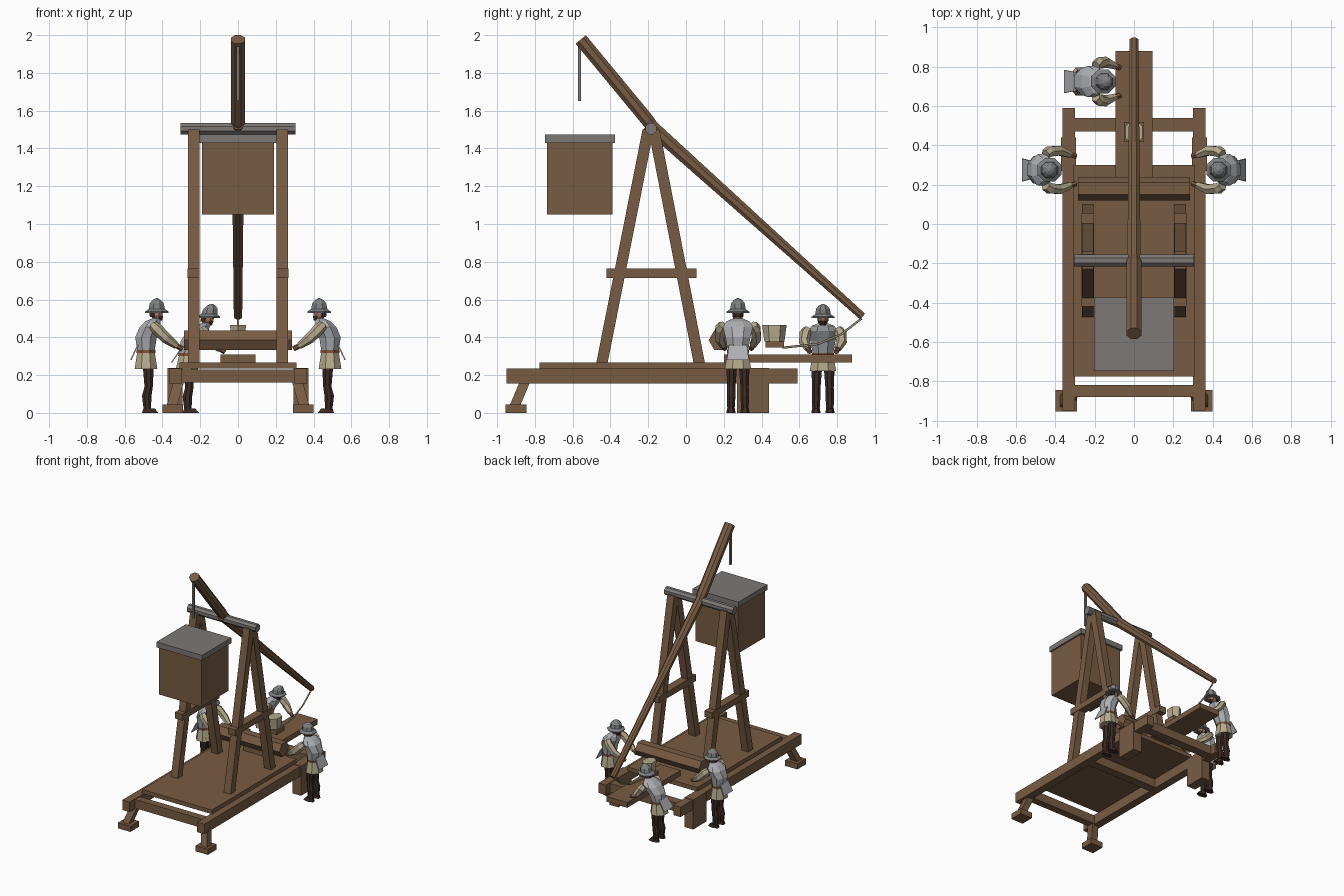
import bpy, bmesh, math
from mathutils import Vector, Matrix


def colour(name, r, g, b):
    m = bpy.data.materials.new(name)
    m.diffuse_color = (r, g, b, 1)
    return m


WOOD = colour("wood", 0.19, 0.107, 0.055)
IRON = colour("dull_iron", 0.2, 0.19, 0.18)
STEEL = colour("bright_steel", 0.42, 0.43, 0.45)
HELM = colour("helmet_grey", 0.21, 0.215, 0.22)
CLOTH = colour("cream_cloth", 0.46, 0.4, 0.26)
DARK = colour("dark_leather", 0.045, 0.024, 0.018)
BELT = colour("brown_leather", 0.22, 0.09, 0.04)
SKIN = colour("skin", 0.36, 0.18, 0.13)


def loft(name, path, sizes, mat, n=4, flat=False, M=None):
    """Sweep an n-sided section of given half sizes along a path."""
    pts = [Vector(p) for p in path]
    whole = (pts[-1] - pts[0]).normalized()
    ref = Vector((0, 1, 0)) if abs(whole.x) > 0.7 else Vector((1, 0, 0))
    bm = bmesh.new()
    rings = []
    for i, (p, (a, b)) in enumerate(zip(pts, sizes)):
        d = (pts[min(i + 1, len(pts) - 1)] - pts[max(i - 1, 0)]).normalized()
        if flat:
            d = Vector((0, 0, 1))
        side = (ref - d * ref.dot(d)).normalized()
        up = d.cross(side)
        k = 1 / math.cos(math.pi / n)
        ang = [(j + 0.5) * math.tau / n for j in range(n)]
        rings.append([bm.verts.new(p + side * a * k * math.cos(t) + up * b * k * math.sin(t)) for t in ang])
    for r, s in zip(rings, rings[1:]):
        for j in range(n):
            bm.faces.new((r[j], r[(j + 1) % n], s[(j + 1) % n], s[j]))
    bm.faces.new(rings[0])
    bm.faces.new(rings[-1])
    bmesh.ops.recalc_face_normals(bm, faces=bm.faces)
    if M:
        bm.transform(M)
    me = bpy.data.meshes.new(name)
    bm.to_mesh(me)
    bm.free()
    me.materials.append(mat)
    ob = bpy.data.objects.new(name, me)
    bpy.context.collection.objects.link(ob)
    return ob


def box(name, x, y, z, mat, M=None):
    c, h = ((x[0] + x[1]) / 2, (y[0] + y[1]) / 2), ((x[1] - x[0]) / 2, (y[1] - y[0]) / 2)
    return loft(name, [(*c, z[0]), (*c, z[1])], [h, h], mat, 4, True, M)


# Base frame
for s, side in ((-1, "left"), (1, "right")):
    def sx(a, b):
        return tuple(sorted((s * a, s * b)))
    box(side + "_rail", sx(0.30, 0.365), (-0.95, 0.59), (0.155, 0.235), WOOD)
    box(side + "_rear_block", sx(0.295, 0.372), (0.27, 0.44), (0, 0.238), WOOD)
    box(side + "_front_foot", sx(0.29, 0.40), (-0.955, -0.845), (0, 0.045), WOOD)
    loft(side + "_front_leg", [(s * 0.35, -0.905, 0.04), (s * 0.315, -0.855, 0.16)],
         [(0.028, 0.028)] * 2, WOOD, 4, True)
    # A-frame
    loft(side + "_frame_front_post", [(s * 0.235, -0.445, 0.265), (s * 0.235, -0.2, 1.5)],
         [(0.03, 0.03)] * 2, WOOD, 4, True)
    loft(side + "_frame_rear_post", [(s * 0.235, 0.07, 0.265), (s * 0.235, -0.17, 1.5)],
         [(0.03, 0.03)] * 2, WOOD, 4, True)
    box(side + "_frame_brace", sx(0.203, 0.268), (-0.42, 0.055), (0.715, 0.765), WOOD)

for name, y in (("front", (-0.88, -0.82)), ("middle", (-0.18, -0.11)), ("rear", (0.47, 0.54))):
    box(name + "_crossbeam", (-0.31, 0.31), y, (0.16, 0.23), WOOD)
box("platform", (-0.31, 0.31), (-0.775, 0.30), (0.235, 0.268), WOOD)
box("launch_trough", (-0.093, 0.093), (0.2, 0.88), (0.268, 0.31), WOOD)
# Six-sided windlass beam, with a point toward the front and the rear
hex_side = 0.06 * math.cos(math.pi / 6)
loft("windlass", [(-0.285, 0.18, 0.385), (0.285, 0.18, 0.385)], [(hex_side, hex_side)] * 2, WOOD, 6,
     M=Matrix.Translation((0, 0.18, 0.385)) @ Matrix.Rotation(math.pi / 6, 4, 'X')
     @ Matrix.Translation((0, -0.18, -0.385)))

# Axle and bent throwing arm
loft("axle", [(-0.305, -0.185, 1.505), (0.305, -0.185, 1.505)], [(0.03, 0.03)] * 2, IRON, 8)
loft("arm_upper", [(0, -0.557, 1.977), (0, -0.20, 1.545), (0, -0.16, 1.495)],
     [(0.038, 0.035), (0.038, 0.035), (0.02, 0.028)], WOOD, 8)
loft("arm_lower", [(0, -0.2, 1.53), (0, 0.935, 0.51)], [(0.034, 0.037), (0.022, 0.02)], WOOD, 8)

# Counterweight and hanger
box("hanger_rod", (-0.008, 0.008), (-0.572, -0.556), (1.65, 1.95), IRON)
box("counterweight_box", (-0.19, 0.19), (-0.735, -0.39), (1.05, 1.43), WOOD)
box("counterweight_lid", (-0.203, 0.203), (-0.747, -0.375), (1.43, 1.473), IRON)

# Sling
loft("sling_rope", [(0, 0.93, 0.5), (0, 0.82, 0.415), (0, 0.70, 0.365), (0, 0.51, 0.345)],
     [(0.005, 0.005)] * 4, CLOTH, 5)
box("sling_base", (-0.05, 0.05), (0.42, 0.52), (0.345, 0.378), WOOD)
loft("sling_pouch", [(0, 0.468, 0.378), (0, 0.468, 0.465)], [(0.037, 0.046), (0.042, 0.056)], CLOTH, 6, True)


def soldier(tag, x, y, facing, lean, height):
    """Crewman facing local +x, bending forward by lean."""
    M = Matrix.Translation((x, y, 0)) @ Matrix.Rotation(facing, 4, 'Z') @ Matrix.Diagonal((1, 1, height, 1))

    def part(name, rows, mat, n=8, flat=True):
        # the upper body shifts forward with height above the hips
        path = [(px + lean * max(0, (pz - 0.3) / 0.22), py, pz) for px, py, pz, a, b in rows]
        loft(tag + "_" + name, path, [(r[3], r[4]) for r in rows], mat, n, flat, M)

    for s, side in ((-1, "right"), (1, "left")):
        part(side + "_boot", [(0.01, s * 0.037, 0, 0.043, 0.021), (0.004, s * 0.037, 0.024, 0.03, 0.018)], DARK, 6)
        part(side + "_leg", [(-0.005, s * 0.037, 0.015, 0.019, 0.019), (-0.008, s * 0.036, 0.09, 0.025, 0.023),
                             (0.002, s * 0.035, 0.14, 0.022, 0.022), (0, s * 0.033, 0.26, 0.03, 0.029)], DARK)
        part(side + "_sleeve", [(0.025, s * 0.08, 0.465, 0.022, 0.022), (0.045, s * 0.094, 0.445, 0.026, 0.027),
                                (0.095, s * 0.098, 0.395, 0.024, 0.025), (0.15, s * 0.078, 0.355, 0.016, 0.016)],
             CLOTH, 6, False)
        part(side + "_hand", [(0.147, s * 0.079, 0.357, 0.012, 0.012), (0.18, s * 0.07, 0.34, 0.012, 0.012)],
             BELT, 6, False)
    part("tunic_skirt", [(-0.012, 0, 0.233, 0.06, 0.07), (-0.012, 0, 0.33, 0.045, 0.054)], CLOTH)
    part("belt", [(-0.012, 0, 0.318, 0.05, 0.058), (-0.012, 0, 0.333, 0.05, 0.058)], BELT)
    part("breastplate", [(-0.012, 0, 0.33, 0.046, 0.054), (-0.012, 0, 0.40, 0.057, 0.066),
                         (0.01, 0, 0.455, 0.056, 0.08), (0.025, 0, 0.485, 0.04, 0.06),
                         (0.04, 0, 0.50, 0.02, 0.025)], STEEL)
    part("back_flap", [(-0.092, 0, 0.28, 0.004, 0.058), (-0.055, 0, 0.36, 0.004, 0.048)], STEEL, 4)
    part("neck", [(0.035, 0, 0.48, 0.02, 0.022), (0.045, 0, 0.51, 0.02, 0.022)], SKIN, 6)
    part("head", [(0.045, 0, 0.495, 0.02, 0.018), (0.045, 0, 0.515, 0.031, 0.027),
                  (0.045, 0, 0.56, 0.031, 0.028)], SKIN)
    part("beard", [(0.06, 0, 0.488, 0.014, 0.014), (0.06, 0, 0.513, 0.019, 0.021)], DARK, 6)
    part("hair", [(0.03, 0, 0.508, 0.022, 0.024), (0.03, 0, 0.55, 0.024, 0.029)], DARK, 6)
    part("helmet", [(0.045, 0, 0.53, 0.062, 0.06), (0.045, 0, 0.536, 0.062, 0.06), (0.045, 0, 0.55, 0.043, 0.041),
                    (0.045, 0, 0.58, 0.037, 0.036), (0.045, 0, 0.598, 0.022, 0.022),
                    (0.045, 0, 0.607, 0.005, 0.005)], HELM)


# Crew
soldier("left_soldier", -0.475, 0.275, 0, 0.0, 1.0)
soldier("right_soldier", 0.475, 0.275, math.pi, 0.0, 1.0)
soldier("rear_soldier", -0.26, 0.725, 0, 0.055, 0.95)
